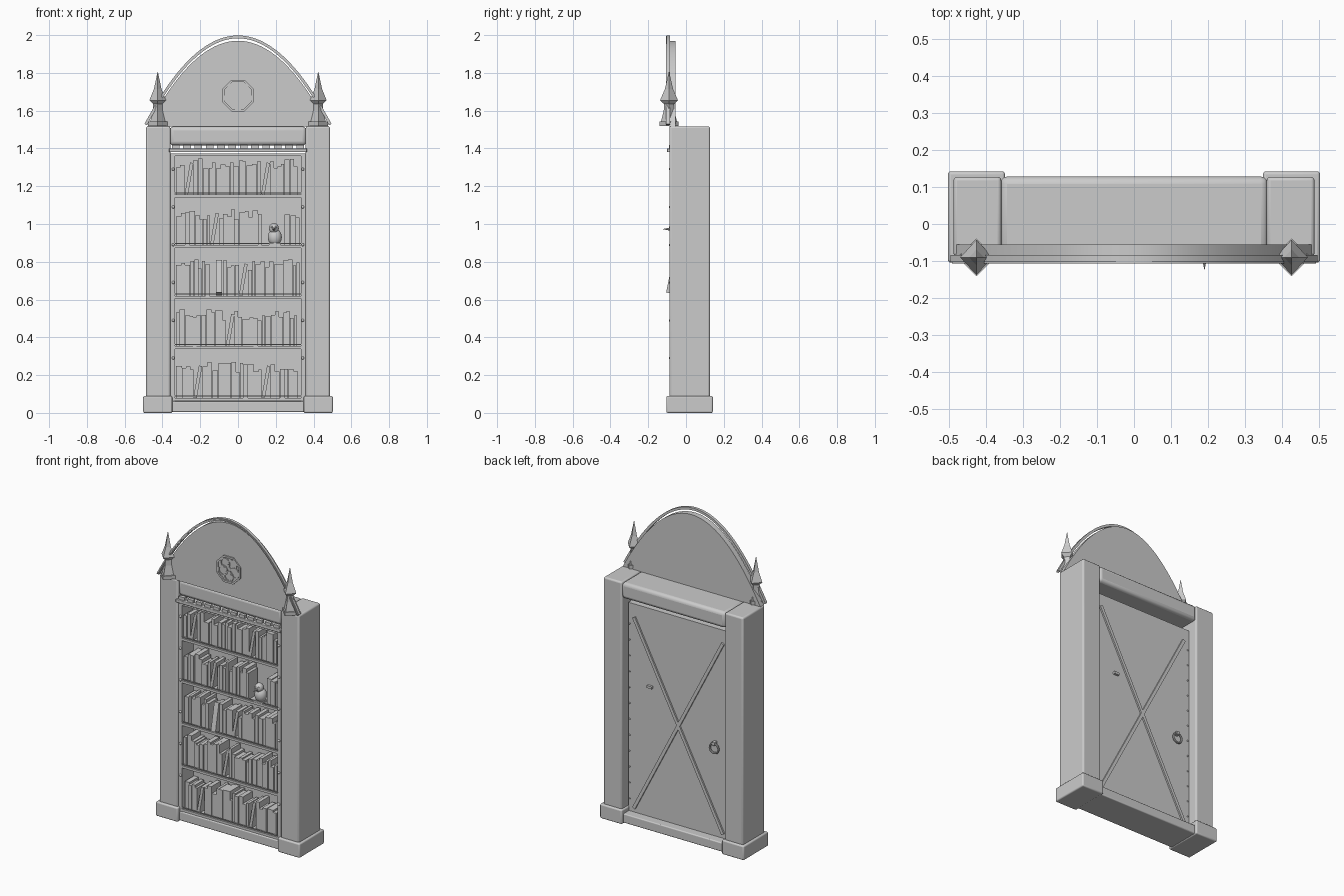
import bpy, bmesh, math, random
from mathutils import Matrix, Vector

if "Cube" in bpy.data.objects:
    bpy.data.objects.remove(bpy.data.objects["Cube"])

random.seed(7)
grey = bpy.data.materials.new("plain_grey")
grey.diffuse_color = (0.6, 0.6, 0.6, 1)
grey.use_nodes = True
grey.node_tree.nodes["Principled BSDF"].inputs["Base Color"].default_value = grey.diffuse_color


def finish(name, bm, smooth=True):
    bmesh.ops.recalc_face_normals(bm, faces=bm.faces)
    me = bpy.data.meshes.new(name)
    bm.to_mesh(me)
    bm.free()
    me.materials.append(grey)
    ob = bpy.data.objects.new(name, me)
    bpy.context.collection.objects.link(ob)
    if smooth:
        bpy.context.view_layer.objects.active = ob
        ob.select_set(True)
        bpy.ops.object.shade_smooth_by_angle(angle=math.radians(35))
        ob.select_set(False)
    return ob


def add_box(bm, centre, size, rot=Matrix()):
    m = Matrix.Translation(centre) @ rot @ Matrix.Diagonal((*size, 1))
    bmesh.ops.create_cube(bm, size=1, matrix=m)


def box(name, x, y, z, bevel=0.0):
    bm = bmesh.new()
    pairs = (x, y, z)
    add_box(bm, [(a + b) / 2 for a, b in pairs], [b - a for a, b in pairs])
    ob = finish(name, bm, bevel > 0)
    if bevel:
        mod = ob.modifiers.new("bevel", 'BEVEL')
        mod.width, mod.segments = bevel, 3
    return ob


def prism(name, outline, y0, y1):
    """Extrude an (x, z) outline along y."""
    bm = bmesh.new()
    f = bm.faces.new([bm.verts.new((x, y0, z)) for x, z in outline])
    top = bmesh.ops.extrude_face_region(bm, geom=[f])["geom"]
    bmesh.ops.translate(bm, vec=(0, y1 - y0, 0),
                        verts=[v for v in top if isinstance(v, bmesh.types.BMVert)])
    return finish(name, bm)


def ring(name, x, z, r_out, r_in, n, y0, y1, turn=0.0):
    """Flat ring facing the front."""
    bm = bmesh.new()
    loops = []
    for r, y in ((r_out, y0), (r_in, y0), (r_in, y1), (r_out, y1)):
        loops.append([bm.verts.new((x + r * math.cos(turn + math.tau * i / n), y,
                                    z + r * math.sin(turn + math.tau * i / n))) for i in range(n)])
    for k in range(4):
        a, b = loops[k], loops[(k + 1) % 4]
        for i in range(n):
            j = (i + 1) % n
            bm.faces.new((a[i], a[j], b[j], b[i]))
    return finish(name, bm)


def parabola(half, base, top, n=40):
    xs = [half * (2 * i / n - 1) for i in range(n + 1)]
    return [(x, top - (top - base) * (x / half) ** 2) for x in xs]


def rim(name, thick, y0, y1, inset=0.0):
    pts = [Vector(p) for p in parabola(0.495, 1.53, 1.998)]
    outer, inner = [], []
    for i, p in enumerate(pts):
        t = (pts[min(i + 1, len(pts) - 1)] - pts[max(i - 1, 0)]).normalized()
        nrm = Vector((t.y, -t.x))
        outer.append(p + nrm * inset)
        inner.append(p + nrm * (inset + thick))
    return prism(name, outer + inner[::-1], y0, y1)


# Pillars, plinths and spires on both sides
for s, side in ((-1, "left"), (1, "right")):
    box(side + "_pillar", sorted((s * 0.358, s * 0.487)), (-0.088, 0.127), (0.05, 1.517), 0.01)
    box(side + "_plinth", sorted((s * 0.348, s * 0.502)), (-0.104, 0.142), (0.0, 0.09), 0.008)
    bm = bmesh.new()
    prev = None
    for r, z in ((0.04, 1.54), (0.026, 1.60), (0.024, 1.635), (0.044, 1.655), (0.02, 1.715), (0.001, 1.805)):
        cur = [bm.verts.new((s * 0.425 + r * math.cos(i * math.pi / 2),
                             -0.09 + 1.08 * r * math.sin(i * math.pi / 2), z)) for i in range(4)]
        if prev:
            for i in range(4):
                bm.faces.new((prev[i], prev[(i + 1) % 4], cur[(i + 1) % 4], cur[i]))
        else:
            bm.faces.new(cur)
        prev = cur
    bm.faces.new(prev)
    finish(side + "_spire", bm, False)
    bm = bmesh.new()
    add_box(bm, (s * 0.425, -0.09, 1.531), (0.072, 0.072, 0.022), Matrix.Rotation(math.pi / 4, 4, 'Z'))
    finish(side + "_spire_foot", bm, False)

# Lintel, threshold and header rail
box("lintel", (-0.362, 0.362), (-0.08, 0.128), (1.416, 1.516), 0.02)
box("threshold", (-0.355, 0.355), (-0.085, 0.125), (0.005, 0.062), 0.006)
box("header_rail", (-0.365, 0.365), (-0.101, -0.07), (1.38, 1.40), 0.004)
bm = bmesh.new()
for i in range(12):
    add_box(bm, (-0.33 + i * 0.06, -0.08, 1.408), (0.04, 0.02, 0.02))
finish("header_teeth", bm, False)

# Arched gable, its rim and the rosette
prism("gable_panel", parabola(0.48, 1.515, 1.97), -0.09, -0.055)
rim("gable_rim", 0.015, -0.102, -0.084)
rim("gable_rim_bead", 0.006, -0.107, -0.101, 0.004)
ring("rosette_frame", 0, 1.68, 0.09, 0.078, 8, -0.098, -0.089, math.pi / 8)
for i in range(5):
    a = -math.pi / 2 + math.tau * i / 5
    ring("rosette_circle", 0.042 * math.cos(a), 1.68 + 0.042 * math.sin(a),
         0.033, 0.026, 20, -0.096, -0.089)

# Bookcase door: back board, sides and top
box("door_board", (-0.352, 0.352), (0.035, 0.07), (0.062, 1.372))
for s in (-1, 1):
    box("door_side", sorted((s * 0.334, s * 0.358)), (-0.082, 0.04), (0.062, 1.372))
box("door_top", (-0.34, 0.34), (-0.08, 0.04), (1.36, 1.372))

# Shelves, rails and books
shelves = (1.155, 0.888, 0.62, 0.353, 0.08)
leaning = ((-0.305, 0.12), (-0.15,), (0.0,), (-0.065,), (-0.245, 0.12))
books = bmesh.new()
for row, z in enumerate(shelves):
    box("shelf", (-0.335, 0.335), (-0.082, 0.04), (z - 0.015, z))
    box("shelf_rail", (-0.335, 0.335), (-0.084, -0.079), (z + 0.007, z + 0.012))
    x, lean = -0.328, list(leaning[row])
    while x < 0.31:
        w, h = random.uniform(0.016, 0.032), random.uniform(0.135, 0.195)
        d, front = random.uniform(0.085, 0.105), -0.075 + random.uniform(0, 0.015)
        if row == 1 and 0.13 < x + w and x < 0.24:      # room for the bird
            x = 0.245
            continue
        if row == 2 and -0.12 < x + w and x < -0.08:    # room for the pulled book
            x = -0.08
            continue
        if lean and x >= lean[0]:
            lean.pop(0)
            a, w, h = 0.17, 0.018, 0.17
            span = h * math.sin(a) + w * math.cos(a)
            add_box(books, (x + span / 2, front + d / 2, z + h / 2 * math.cos(a) + w / 2 * math.sin(a)),
                    (w, d, h), Matrix.Rotation(a, 4, 'Y'))
            x += span
        else:
            w = min(w, 0.328 - x)
            add_box(books, (x + w / 2, front + d / 2, z + h / 2), (w - 0.001, d, h))
            x += w
finish("books", books, False)

# Book tipped out of the middle shelf
bm = bmesh.new()
add_box(bm, (-0.1, -0.046, 0.715), (0.032, 0.085, 0.175), Matrix.Rotation(-0.2, 4, 'X'))
finish("tipped_book", bm, False)

# Bird ornament
bm = bmesh.new()
for c, size in (((0.195, -0.052, 0.93), (0.037, 0.034, 0.045)),
                ((0.19, -0.06, 0.977), (0.026, 0.027, 0.028))):
    bmesh.ops.create_uvsphere(bm, u_segments=20, v_segments=12, radius=1,
                              matrix=Matrix.Translation(c) @ Matrix.Diagonal((*size, 1)))
for s in (-1, 1):
    bmesh.ops.create_uvsphere(bm, u_segments=10, v_segments=8, radius=0.006,
                              matrix=Matrix.Translation((0.19 + s * 0.012, -0.083, 0.984)))
bmesh.ops.create_cone(bm, cap_ends=True, segments=8, radius1=0.009, radius2=0.0005, depth=0.042,
                      matrix=Matrix.Translation((0.19, -0.102, 0.973)) @ Matrix.Rotation(math.pi / 2, 4, 'X'))
finish("bird", bm)
box("bird_stand", (0.165, 0.225), (-0.08, -0.025), (0.886, 0.897))
box("bird_peg", (0.18, 0.215), (0.06, 0.085), (0.875, 0.89))

# Rivets on the front and back of the door
bm = bmesh.new()
for s in (-1, 1):
    spots = [(-0.083, 0.29 + 0.2 * i) for i in range(6)] + [(0.07, 0.14 + 0.1 * i) for i in range(12)]
    for y, z in spots:
        r = 0.008 if y < 0 else 0.005
        bmesh.ops.create_uvsphere(bm, u_segments=10, v_segments=6, radius=r,
                                  matrix=Matrix.Translation((s * 0.343, y, z)))
finish("rivets", bm)

# Crossed braces on the back of the door
bm = bmesh.new()
for s in (-1, 1):
    a = math.atan2(0.62, 1.2)
    add_box(bm, (0, 0.073, 0.69), (0.02, 0.014, 1.35), Matrix.Rotation(s * a, 4, 'Y'))
finish("back_braces", bm, False)

# Ring handle on the back
bpy.ops.mesh.primitive_torus_add(location=(-0.255, 0.085, 0.62), rotation=(math.pi / 2, 0, 0),
                                 major_radius=0.03, minor_radius=0.006,
                                 major_segments=28, minor_segments=8)
handle = bpy.context.object
handle.name = "ring_handle"
handle.data.materials.append(grey)
bpy.ops.object.shade_smooth()
box("handle_mount", (-0.265, -0.245), (0.065, 0.095), (0.64, 0.662), 0.003)
